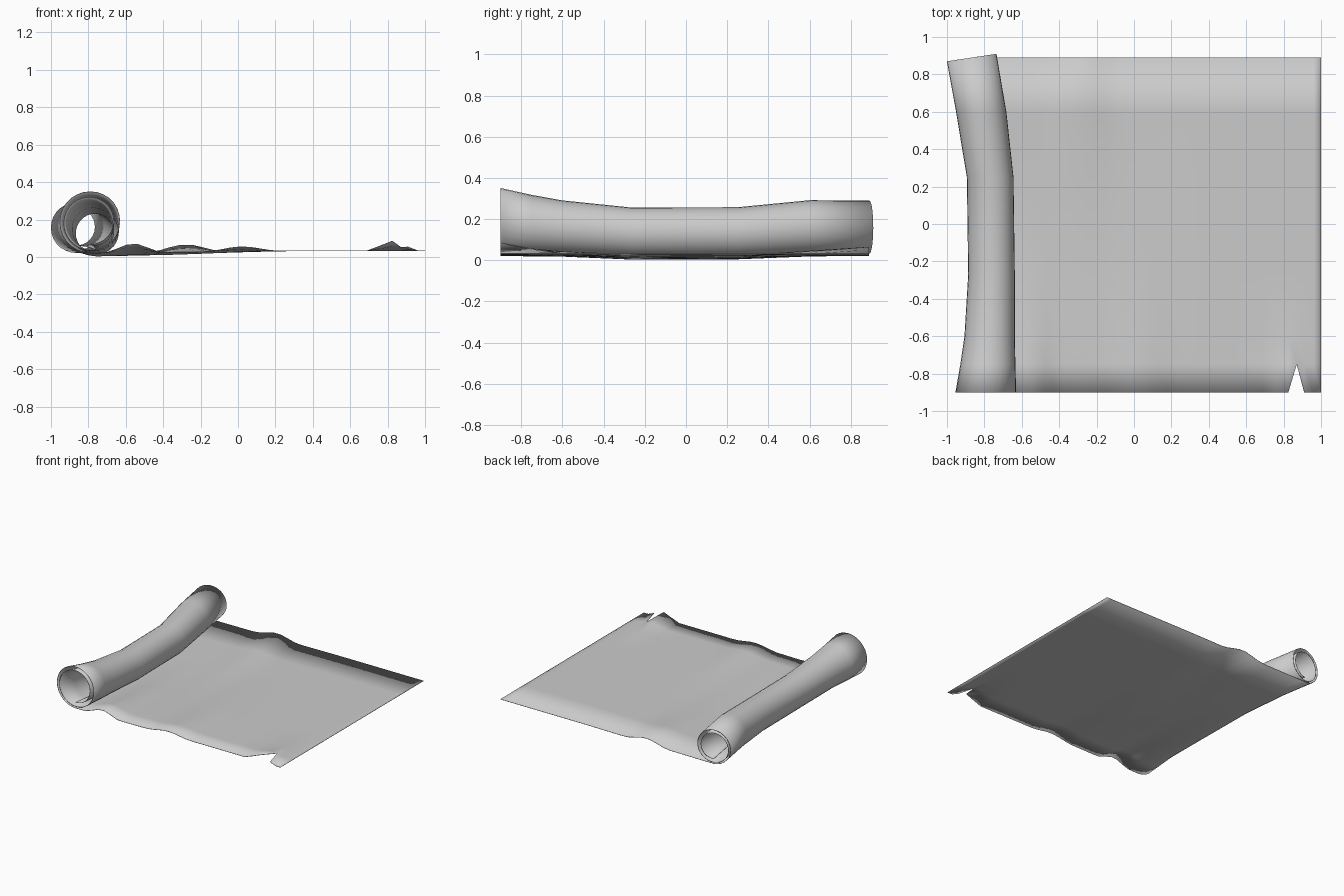
import bpy, bmesh, math

if "Cube" in bpy.data.objects:
    bpy.data.objects.remove(bpy.data.objects["Cube"])

# Cross-section rows: y, roll centre x, roll centre z, roll radius, front curl, back curl, tear curl
ROWS = [(-0.90, -0.790, 0.186, 0.163, 1.0, 0.0, 1.0),
        (-0.75, -0.779, 0.168, 0.148, 0.8, 0.0, 0.45),
        (-0.60, -0.770, 0.154, 0.135, 0.5, 0.0, 0.0),
        (-0.27, -0.760, 0.130, 0.125, 0.1, 0.0, 0.0),
        (0.25, -0.767, 0.131, 0.125, 0.0, 0.1, 0.0),
        (0.60, -0.815, 0.155, 0.135, 0.0, 0.5, 0.0),
        (0.89, -0.866, 0.156, 0.133, 0.0, 1.0, 0.0)]
TEAR = (0.91, 0.87, 0.825)
FLAT = [1.0, 0.96, *TEAR, 0.76, 0.69, 0.55] + [0.45 - 0.05 * i for i in range(23)]
TURNS, STEPS = 2.0, 56


def bump(x, centre, half_width):
    d = abs(x - centre) / half_width
    return 0.5 + 0.5 * math.cos(math.pi * d) if d < 1 else 0.0


def section(row):
    y, cx, cz, r, front, back, tear = row
    pts = []
    # flat sheet, sinking into the bottom of the roll
    for x0 in FLAT:
        x = x0 if x0 > 0.4 else 0.4 + (x0 - 0.4) * (cx + 0.03 - 0.4) / (FLAT[-1] - 0.4)
        t = min(1, max(0, (0.4 - x) / (0.4 - cx)))
        t = t * t * (3 - 2 * t)
        z = 0.033 * (1 - t) + (cz - r) * t
        z += front * (0.046 * bump(x, -0.56, 0.16) + 0.024 * bump(x, 0.02, 0.2))
        z += back * 0.038 * bump(x, -0.28, 0.2) + tear * 0.052 * bump(x, 0.83, 0.14)
        pts.append((x, y, z))
    # spiral, clockwise seen from the front
    for i in range(STEPS + 1):
        t = TURNS * i / STEPS
        a = -math.pi / 2 - 2 * math.pi * t
        rr = r * (1 - 0.2 * max(0, t - 0.6))
        dx = rr * math.cos(a)
        skew = 0.15 * dx if y > 0.8 else 0
        pts.append((cx + dx, y + skew, cz + rr * math.sin(a)))
    return pts


bm = bmesh.new()
grid = [[bm.verts.new(p) for p in section(row)] for row in ROWS]
for a, b in zip(grid, grid[1:]):
    for i in range(len(a) - 1):
        bm.faces.new((a[i], b[i], b[i + 1], a[i + 1]))

# V-shaped tear in the front edge
k = FLAT.index(TEAR[1])
bm.verts.remove(grid[0][k])
bm.faces.new((grid[0][k - 1], grid[1][k - 1], grid[1][k]))
bm.faces.new((grid[0][k + 1], grid[1][k], grid[1][k + 1]))
bmesh.ops.recalc_face_normals(bm, faces=bm.faces)

mesh = bpy.data.meshes.new("parchment_scroll")
bm.to_mesh(mesh)
bm.free()
mesh.shade_smooth()
scroll = bpy.data.objects.new("parchment_scroll", mesh)
bpy.context.collection.objects.link(scroll)

# thin paper
paper = scroll.modifiers.new("paper_thickness", 'SOLIDIFY')
paper.thickness = 0.003
paper.offset = 0
